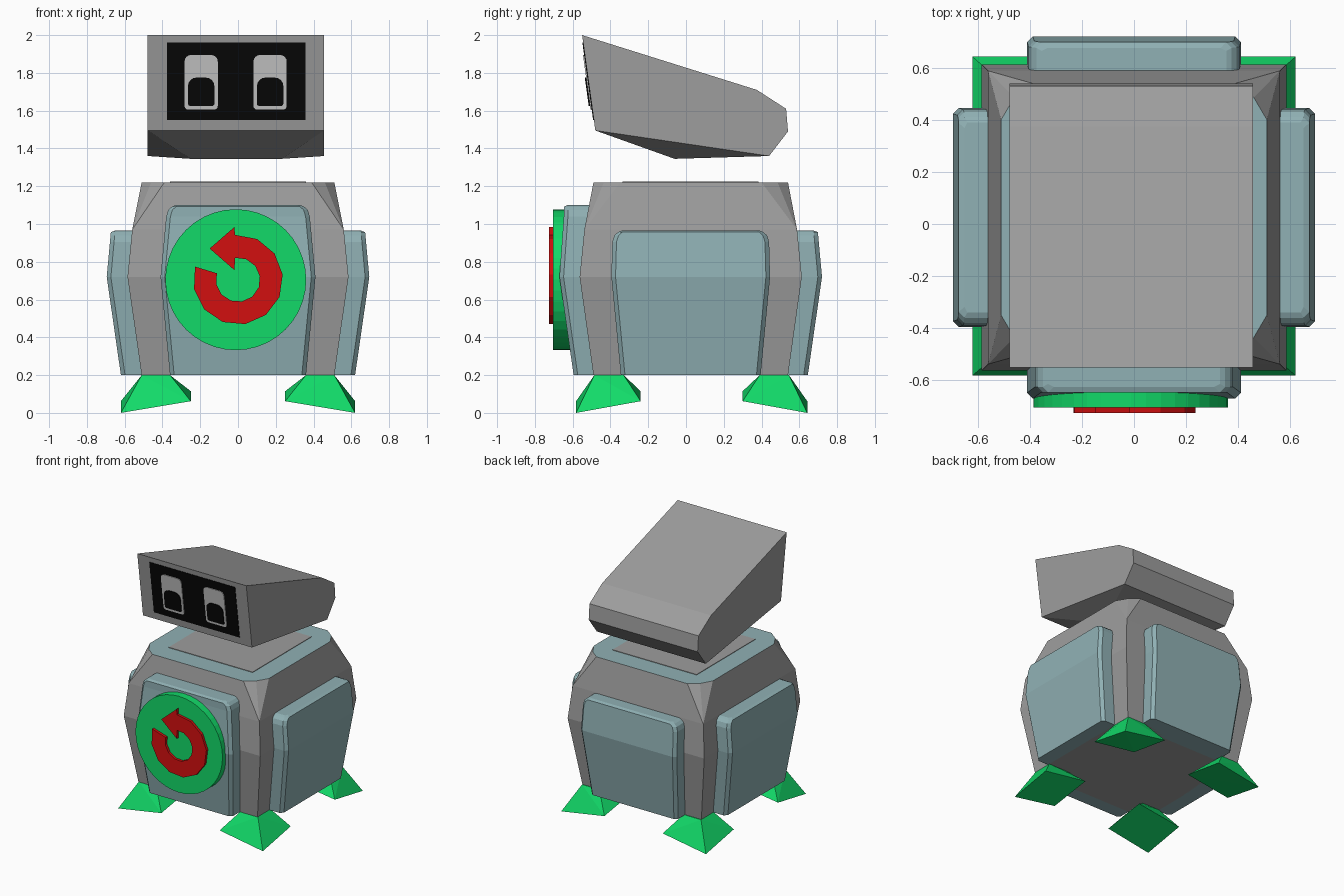
import bpy, bmesh, math
from mathutils import Matrix, Vector

cube = bpy.data.objects.get("Cube")
if cube:
    bpy.data.objects.remove(cube, do_unlink=True)


def material(name, r, g, b):
    m = bpy.data.materials.new(name)
    m.diffuse_color = (r, g, b, 1)
    m.use_nodes = True
    m.node_tree.nodes["Principled BSDF"].inputs["Base Color"].default_value = (r, g, b, 1)
    return m


grey = material("metal grey", 0.34, 0.34, 0.34)
teal = material("panel teal", 0.28, 0.44, 0.46)
green = material("bright green", 0.006, 0.7, 0.14)
red = material("arrow red", 0.65, 0.005, 0.005)
black = material("screen black", 0.002, 0.002, 0.002)
pale = material("eye pale grey", 0.58, 0.58, 0.58)


def finish(name, bm, *mats):
    bmesh.ops.recalc_face_normals(bm, faces=bm.faces)
    mesh = bpy.data.meshes.new(name)
    bm.to_mesh(mesh)
    bm.free()
    for m in mats:
        mesh.materials.append(m)
    ob = bpy.data.objects.new(name, mesh)
    bpy.context.collection.objects.link(ob)
    return ob


def hull(name, points, *mats):
    """Convex solid around a few corner points."""
    bm = bmesh.new()
    for p in points:
        bm.verts.new(p)
    bmesh.ops.convex_hull(bm, input=bm.verts)
    bmesh.ops.dissolve_limit(bm, angle_limit=0.01, verts=bm.verts, edges=bm.edges)
    return finish(name, bm, *mats)


def prism(name, outline, front, back, mat):
    """Extrude an (x, z) outline between two y surfaces given as functions of z."""
    bm = bmesh.new()
    a = [bm.verts.new((x, front(z), z)) for x, z in outline]
    b = [bm.verts.new((x, back(z), z)) for x, z in outline]
    bm.faces.new(a)
    bm.faces.new(b[::-1])
    for i in range(len(a)):
        j = (i + 1) % len(a)
        bm.faces.new((a[i], b[i], b[j], a[j]))
    return finish(name, bm, mat)


def rounded(cx, cz, w, h, r_low, r_high, steps=4):
    """Rounded rectangle with separate radii for lower and upper corners."""
    pts = []
    for k, (sx, sz) in enumerate([(1, 1), (-1, 1), (-1, -1), (1, -1)]):
        r = r_high if sz > 0 else r_low
        for i in range(steps + 1):
            t = math.radians(90 * (k + i / steps))
            pts.append((cx + sx * (w - r) + r * math.cos(t),
                        cz + sz * (h - r) + r * math.sin(t)))
    return pts


SIGNS = [(sx, sy) for sx in (-1, 1) for sy in (-1, 1)]
MID_Y = 0.025

# Torso: square below, with clipped corners at the top
corners = []
for sx, sy in SIGNS:
    for hx, hy, z in [(0.51, 0.515, 0.2), (0.585, 0.588, 0.72), (0.56, 0.563, 0.97),
                      (0.51, 0.375, 1.22), (0.46, 0.46, 1.22), (0.39, 0.515, 1.22)]:
        corners.append((sx * hx, MID_Y + sy * hy, z))
torso = hull("torso", corners, grey, teal)
for f in torso.data.polygons:
    if f.normal.z > 0.95:
        f.material_index = 1

# Grey plate set in the teal top
hull("top_plate", [(sx * 0.36, MID_Y + sy * 0.36, z) for sx, sy in SIGNS for z in (1.215, 1.224)], grey)


# Raised panels on the four sides
def depth(z):
    if z < 0.72:
        return 0.62 + 0.075 * (z - 0.2) / 0.52
    return 0.695 - 0.023 * min(1, (z - 0.72) / 0.25)


def panel(name, angle, low, mid, high, top):
    r, c = 0.06, 0.022
    rows = [(low, 0.2, 0), (mid, 0.72, 0), (high, top - r, 0)]
    for deg in (35, 60):
        t = math.radians(deg)
        rows.append((high - r + r * math.cos(t), top - r + r * math.sin(t), 0))
    rows.append((high - r + 0.01, top, c))
    bm = bmesh.new()
    rings = []
    for w, z, cut in rows:
        d = depth(z) - cut
        half = [(w, -0.45), (w, -d + c - cut * 0.5), (w - c, -d)]
        pts = [(-x, y) for x, y in half] + half[::-1]
        rings.append([bm.verts.new((x, y, z)) for x, y in pts])
    for lower, upper in zip(rings, rings[1:]):
        for i in range(6):
            j = (i + 1) % 6
            bm.faces.new((lower[i], lower[j], upper[j], upper[i]))
    bm.faces.new(rings[0])
    bm.faces.new(rings[-1])
    turn = Matrix.Translation((0, MID_Y, 0)) @ Matrix.Rotation(math.radians(angle), 4, "Z")
    bmesh.ops.transform(bm, matrix=turn, verts=bm.verts)
    finish(name, bm, teal)


panel("front_panel", 0, 0.36, 0.41, 0.38, 1.1)
panel("left_panel", 90, 0.37, 0.42, 0.415, 0.965)
panel("back_panel", 180, 0.37, 0.41, 0.405, 0.965)
panel("right_panel", 270, 0.37, 0.42, 0.415, 0.965)

# Feet: tilted wedges flaring from the torso corners
for sx, sy in SIGNS:
    name = ("back" if sy > 0 else "front") + ("_left" if sx > 0 else "_right") + "_foot"
    pts = [(0.62, 0.612, 0), (0.25, 0.612, 0.062), (0.62, 0.27, 0.062), (0.25, 0.27, 0.115)]
    pts += [(x, y, 0.2) for x in (0.36, 0.51) for y in (0.36, 0.515)]
    hull(name, [(sx * x, 0.03 + sy * y, z) for x, y, z in pts], green)

# Round badge with a circular arrow
CX, CZ = -0.012, 0.705


def arc(cx, r, start, end, n):
    return [(cx + r * math.cos(math.radians(start + (end - start) * i / n)),
             CZ + r * math.sin(math.radians(start + (end - start) * i / n))) for i in range(n + 1)]


prism("badge", arc(CX, 0.373, 0, 351, 39), lambda z: -0.705, lambda z: -0.61, green)
arrow = arc(0, 0.238, 94, -197, 10) + arc(0, 0.117, -197, 98, 10)
arrow += [(-0.018, 0.755), (-0.15, 0.87), (-0.018, 0.985)]
prism("badge_arrow", arrow, lambda z: -0.725, lambda z: -0.7, red)

# Head: wedge with a keeled underside
profile = [(-0.55, 2.0), (0.375, 1.71), (0.53, 1.61), (0.54, 1.49), (0.44, 1.36), (-0.48, 1.495)]
head = [(x, y, z) for x in (-0.478, 0.456) for y, z in profile]
head += [(x, -0.06, 1.345) for x in (-0.25, 0.23)]
hull("head", head, grey)


# Screen and eyes follow the sloping face
def face(offset):
    return lambda z: -0.48 - 0.07 * (z - 1.495) / 0.505 - offset


def face_plate(name, outline, back, front, mat):
    prism(name, outline, face(front), face(back), mat)


face_plate("screen", [(-0.377, 1.55), (0.357, 1.55), (0.357, 1.96), (-0.377, 1.96)], -0.004, 0.004, black)
for side, x in (("right", -0.195), ("left", 0.17)):
    face_plate(side + "_eye", rounded(x, 1.75, 0.088, 0.145, 0.02, 0.035), 0.003, 0.01, pale)
    face_plate(side + "_pupil", rounded(x, 1.7, 0.07, 0.075, 0.012, 0.045), 0.009, 0.017, black)
